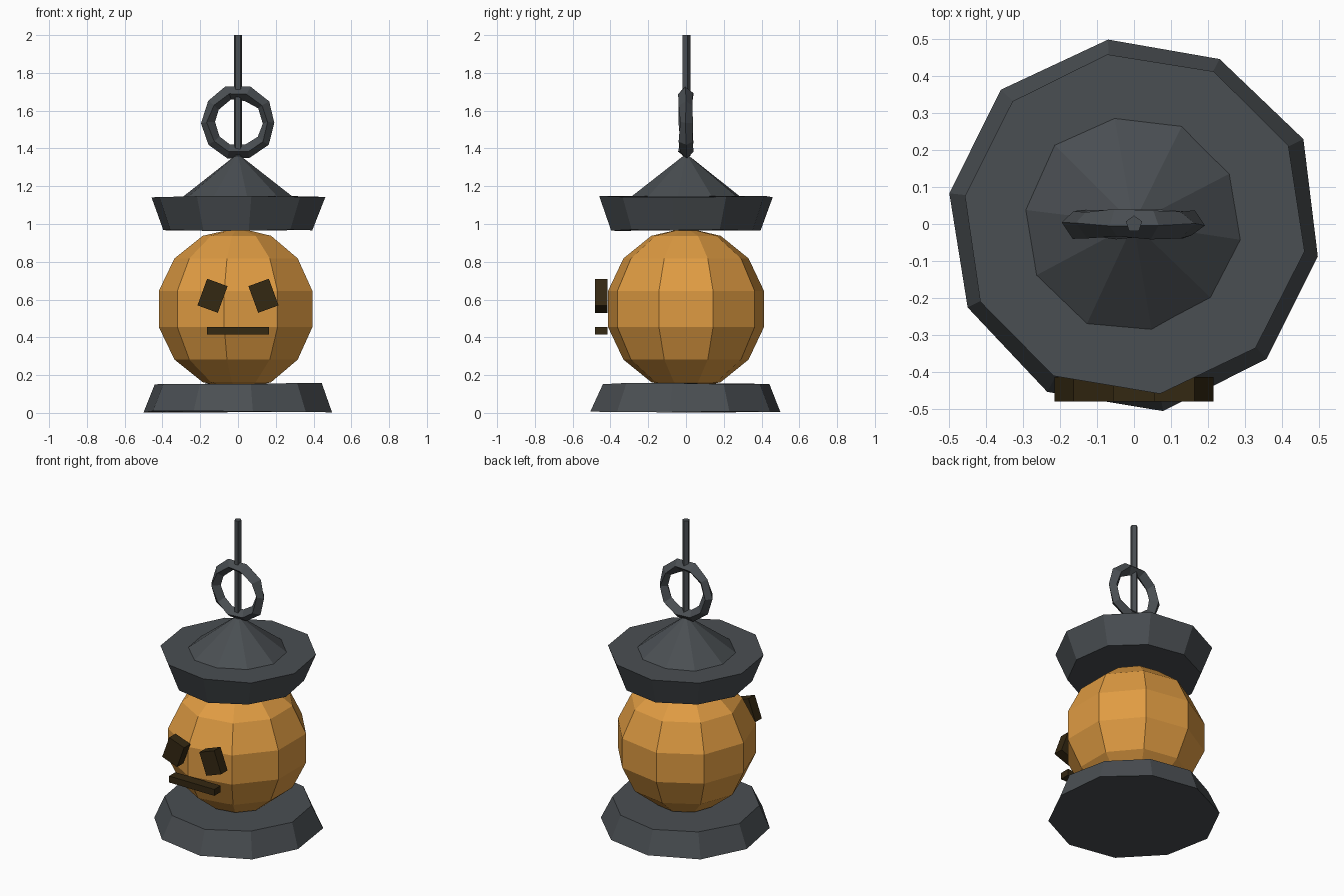
import bpy, bmesh, math, random
from mathutils import Matrix, Vector

random.seed(4)
if "Cube" in bpy.data.objects:
    bpy.data.objects.remove(bpy.data.objects["Cube"], do_unlink=True)


def material(name, rgb):
    mat = bpy.data.materials.new(name)
    mat.use_nodes = True
    mat.diffuse_color = (*rgb, 1)
    mat.node_tree.nodes["Principled BSDF"].inputs["Base Color"].default_value = (*rgb, 1)
    return mat


iron = material("dark iron", (0.068, 0.077, 0.085))
glow = material("amber glow", (0.74, 0.33, 0.055))
brown = material("dark brown", (0.034, 0.021, 0.006))


def finish(name, bm, mat, wobble=0.0):
    for v in bm.verts:
        v.co += Vector([random.uniform(-wobble, wobble) for _ in range(3)])
    bmesh.ops.recalc_face_normals(bm, faces=bm.faces)
    mesh = bpy.data.meshes.new(name)
    bm.to_mesh(mesh)
    bm.free()
    mesh.materials.append(mat)
    obj = bpy.data.objects.new(name, mesh)
    bpy.context.collection.objects.link(obj)
    return obj


def frustum(name, sides, r_low, r_high, z_low, z_high, turn, mat, wobble=0.0):
    bm = bmesh.new()
    place = Matrix.Translation((0, 0, (z_low + z_high) / 2)) @ Matrix.Rotation(math.radians(turn), 4, "Z")
    bmesh.ops.create_cone(bm, cap_ends=True, segments=sides, radius1=r_low,
                          radius2=r_high, depth=z_high - z_low, matrix=place)
    # Start the sides at a corner on +x before turning
    bmesh.ops.remove_doubles(bm, verts=bm.verts, dist=1e-5)
    corner = max((v for v in bm.verts), key=lambda v: v.co.xy.length)
    offset = math.radians(turn) - math.atan2(corner.co.y, corner.co.x)
    bmesh.ops.rotate(bm, verts=bm.verts, matrix=Matrix.Rotation(offset, 3, "Z"))
    return finish(name, bm, mat, wobble)


def box(name, size, place, mat):
    bm = bmesh.new()
    bmesh.ops.create_cube(bm, size=1, matrix=place @ Matrix.Diagonal((*size, 1)))
    return finish(name, bm, mat)


# Base plate, flared lid and its pointed roof
frustum("base", 10, 0.508, 0.445, 0.006, 0.155, -9.5, iron, 0.005)
frustum("lid_rim", 10, 0.40, 0.468, 0.968, 1.145, -9.5, iron, 0.004)
frustum("lid_roof", 10, 0.303, 0, 1.14, 1.37, -8, iron, 0.004)

# Faceted globe, with a corner on -x
bm = bmesh.new()
bmesh.ops.create_uvsphere(bm, u_segments=9, v_segments=7, radius=0.43)
widest = max(bm.verts, key=lambda v: v.co.xy.length)
turn = math.pi - math.atan2(widest.co.y, widest.co.x)
bmesh.ops.rotate(bm, verts=bm.verts, matrix=Matrix.Rotation(turn, 3, "Z"))
bmesh.ops.translate(bm, verts=bm.verts, vec=(0, 0, 0.55))
finish("globe", bm, glow)

# Upright ring with a square section
bm = bmesh.new()
loops = []
for i in range(10):
    a = math.tau * i / 10
    loop = []
    for j in range(4):
        b = math.tau * j / 4
        r = 0.162 + 0.036 * math.cos(b)
        loop.append(bm.verts.new((r * math.cos(a), 0.036 * math.sin(b), 1.535 + r * math.sin(a))))
    loops.append(loop)
for i in range(10):
    here, there = loops[i], loops[(i + 1) % 10]
    for j in range(4):
        k = (j + 1) % 4
        bm.faces.new((here[j], there[j], there[k], here[k]))
finish("handle_ring", bm, iron, 0.006)

# Hanging rod
frustum("hanging_rod", 5, 0.023, 0.023, 1.36, 2.0, 90, iron)

# Slanted eyes and straight mouth
for side, name in ((-1, "right_eye"), (1, "left_eye")):
    tilt = Matrix.Rotation(math.radians(-20 * side), 4, "Y")
    box(name, (0.115, 0.066, 0.15), Matrix.Translation((0.135 * side, -0.448, 0.62)) @ tilt, brown)
box("mouth", (0.33, 0.066, 0.042), Matrix.Translation((0, -0.448, 0.435)), brown)
